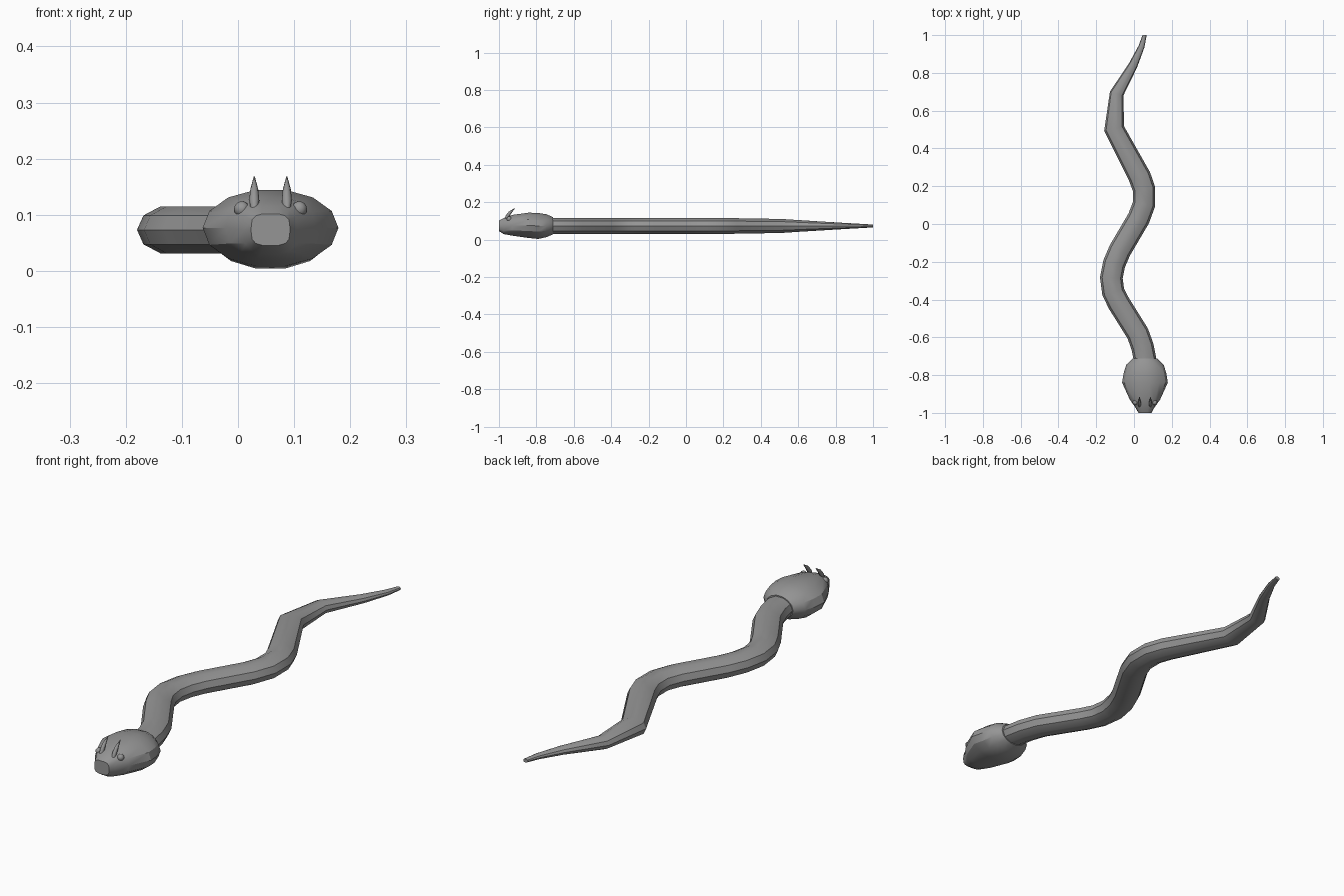
import bpy
import bmesh
import math
from mathutils import Vector

if "Cube" in bpy.data.objects:
    bpy.data.objects.remove(bpy.data.objects["Cube"], do_unlink=True)

grey = bpy.data.materials.new("scale grey")
grey.use_nodes = True
grey.diffuse_color = (0.3, 0.3, 0.3, 1)
grey.node_tree.nodes["Principled BSDF"].inputs["Base Color"].default_value = (0.3, 0.3, 0.3, 1)

HEAD_X = 0.058


def finish(name, bm, angle=30):
    """Turn a bmesh into a named, shaded object."""
    bmesh.ops.recalc_face_normals(bm, faces=bm.faces[:])
    mesh = bpy.data.meshes.new(name)
    bm.to_mesh(mesh)
    bm.free()
    mesh.materials.append(grey)
    obj = bpy.data.objects.new(name, mesh)
    bpy.context.collection.objects.link(obj)
    bpy.ops.object.select_all(action="DESELECT")
    obj.select_set(True)
    bpy.context.view_layer.objects.active = obj
    bpy.ops.object.shade_smooth_by_angle(angle=math.radians(angle))
    return obj


def loft(name, rings, angle=30):
    """Skin a list of point rings and cap both ends."""
    bm = bmesh.new()
    loops = [[bm.verts.new(p) for p in ring] for ring in rings]
    n = len(loops[0])
    for a, b in zip(loops, loops[1:]):
        for i in range(n):
            j = (i + 1) % n
            bm.faces.new((a[i], a[j], b[j], b[i]))
    bm.faces.new(loops[0])
    bm.faces.new(loops[-1])
    return finish(name, bm, angle)


def oval(centre, across, up, n, power=1.0):
    """Ring of points; a power below one makes it boxier."""
    ring = []
    for i in range(n):
        t = math.tau * i / n
        c, s = math.cos(t), math.sin(t)
        c = math.copysign(abs(c) ** power, c)
        s = math.copysign(abs(s) ** power, s)
        ring.append(Vector(centre) + across * c + up * s)
    return ring


# Body: ten-sided tube along a winding path (x, y, half width)
path = [
    (0.058, -0.76, 0.06), (0.057, -0.71, 0.06), (0.045, -0.65, 0.06),
    (0.02, -0.58, 0.06), (-0.08, -0.42, 0.06), (-0.11, -0.36, 0.06),
    (-0.12, -0.285, 0.06), (-0.105, -0.21, 0.06), (-0.075, -0.14, 0.06),
    (0.025, 0.03, 0.06), (0.053, 0.105, 0.06), (0.053, 0.185, 0.06),
    (0.03, 0.25, 0.06), (-0.105, 0.505, 0.054), (-0.092, 0.69, 0.037),
    (-0.005, 0.84, 0.024), (0.04, 0.94, 0.016), (0.056, 1.0, 0.011),
]
points = [Vector((x, y, 0.073)) for x, y, w in path]
body_rings = []
for i, (x, y, w) in enumerate(path):
    before = points[i] - points[max(i - 1, 0)]
    after = points[min(i + 1, len(points) - 1)] - points[i]
    way = before.normalized() + after.normalized()
    if i in (0, len(path) - 1):
        way = Vector((0, 1, 0))
    across = Vector((way.y, -way.x, 0)).normalized() * w
    body_rings.append(oval(points[i], across, Vector((0, 0, w * 0.73)), 10))
loft("body", body_rings)

# Head: lofted sections (y, half width, bottom, top, roundness)
sections = [
    (-1.0, 0.035, 0.045, 0.102, 0.6), (-0.975, 0.048, 0.029, 0.116, 0.7),
    (-0.93, 0.08, 0.02, 0.133, 0.85), (-0.84, 0.121, 0.007, 0.146, 1.0),
    (-0.79, 0.113, 0.002, 0.144, 1.0), (-0.745, 0.099, 0.012, 0.137, 1.0),
    (-0.712, 0.064, 0.027, 0.121, 1.0),
]
head_rings = [
    oval((HEAD_X, y, (low + high) / 2), Vector((w, 0, 0)),
         Vector((0, 0, (high - low) / 2)), 14, p)
    for y, w, low, high, p in sections
]
loft("head", head_rings)

for side, label in ((1, "left"), (-1, "right")):
    # Eyes: small balls on the sides of the snout
    bm = bmesh.new()
    bmesh.ops.create_uvsphere(bm, u_segments=12, v_segments=8, radius=0.014)
    bmesh.ops.translate(bm, verts=bm.verts, vec=(HEAD_X + side * 0.051, -0.945, 0.11))
    finish(label + "_eye", bm, 40)

    # Horns: slim leaf shapes leaning backwards
    horn = []
    for y, z, w, d in ((-0.965, 0.108, 0.006, 0.005), (-0.955, 0.125, 0.009, 0.008),
                       (-0.94, 0.146, 0.007, 0.007), (-0.915, 0.168, 0.001, 0.001)):
        horn.append(oval((HEAD_X + side * 0.029, y, z), Vector((w, 0, 0)),
                         Vector((0, d, -d * 0.6)), 8))
    loft(label + "_horn", horn, 50)
